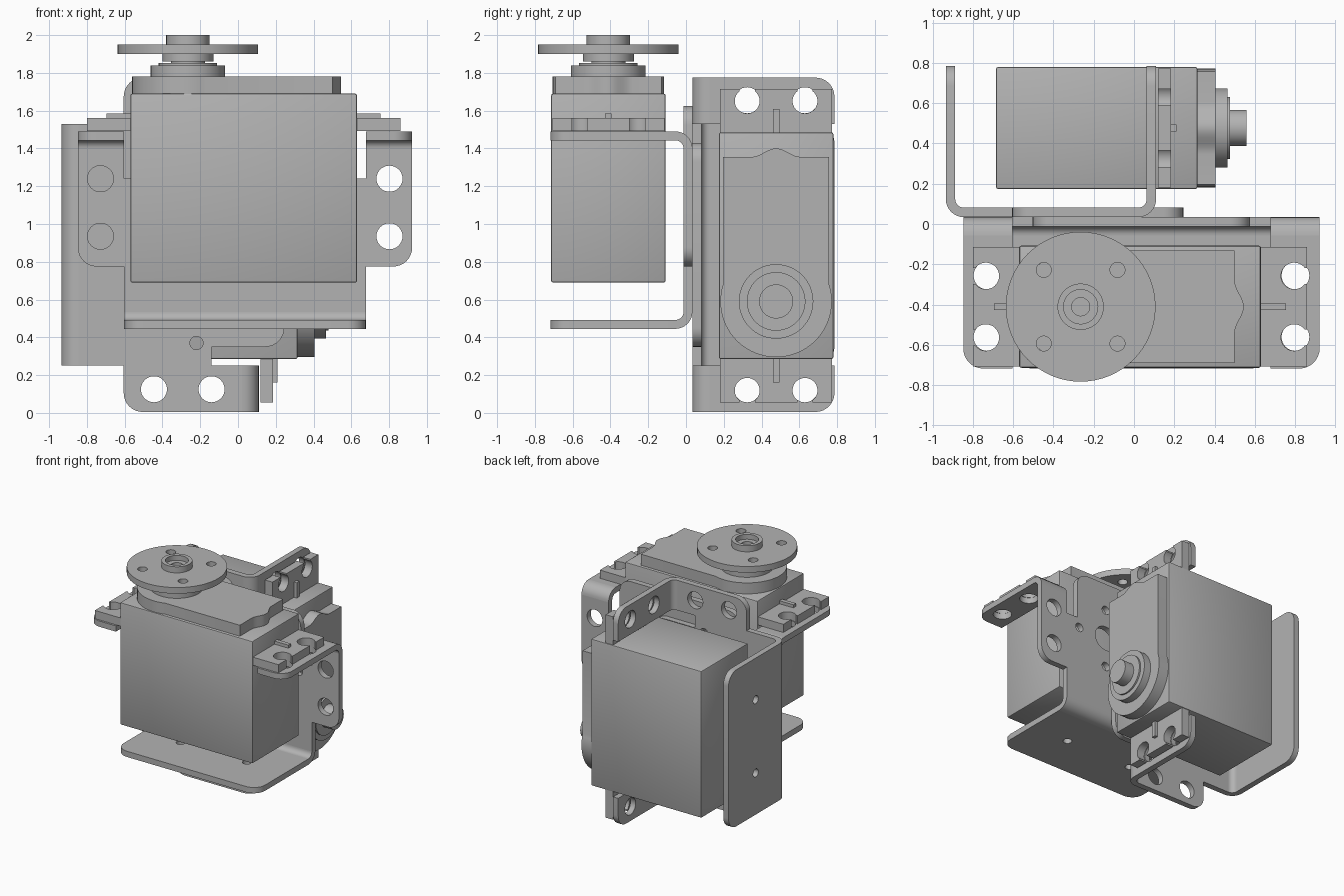
import bpy, bmesh
from math import pi, sin, cos, asin
from mathutils import Matrix, Vector

cube = bpy.data.objects.get("Cube")
if cube:
    bpy.data.objects.remove(cube)

GREY = (0.45, 0.45, 0.45, 1)
grey = bpy.data.materials.new("plain grey")
grey.use_nodes = True
grey.diffuse_color = GREY
grey.node_tree.nodes["Principled BSDF"].inputs["Base Color"].default_value = GREY

X, Y, Z = Vector((1, 0, 0)), Vector((0, 1, 0)), Vector((0, 0, 1))


def frame(a, b, c, origin=(0, 0, 0)):
    """Matrix whose local axes are a, b, c."""
    m = Matrix((a, b, c)).transposed().to_4x4()
    m.translation = Vector(origin)
    return m


def finish(name, bm, matrix):
    """Bake the placement, weld, shade and colour a part."""
    bmesh.ops.transform(bm, matrix=matrix, verts=bm.verts)
    bmesh.ops.remove_doubles(bm, verts=bm.verts, dist=0.0002)
    bmesh.ops.recalc_face_normals(bm, faces=bm.faces)
    me = bpy.data.meshes.new(name)
    bm.to_mesh(me)
    bm.free()
    me.materials.clear()
    me.materials.append(grey)
    me.shade_smooth()
    me.set_sharp_from_angle(angle=0.6)
    obj = bpy.data.objects.new(name, me)
    bpy.context.collection.objects.link(obj)
    return obj


def rounded(corners):
    """Outline from (x, y, radius) corners; radius rounds a right angle."""
    out = []
    for i, (x, y, r) in enumerate(corners):
        p = Vector((x, y))
        if not r:
            out.append(p)
            continue
        u = (Vector(corners[i - 1][:2]) - p).normalized()
        v = (Vector(corners[(i + 1) % len(corners)][:2]) - p).normalized()
        c = p + (u + v) * r
        out += [c - v * r * cos(k * pi / 16) - u * r * sin(k * pi / 16) for k in range(9)]
    return out


def circle(x, y, r, n=32):
    return [(x + r * cos(2 * pi * k / n), y + r * sin(2 * pi * k / n)) for k in range(n)]


def plate(name, outlines, lo, hi, matrix):
    """Extrude an outline, with further outlines as holes, from lo to hi."""
    cu = bpy.data.curves.new(name, "CURVE")
    cu.dimensions, cu.fill_mode, cu.extrude = "2D", "BOTH", (hi - lo) / 2
    for pts in outlines:
        s = cu.splines.new("POLY")
        s.points.add(len(pts) - 1)
        for sp, p in zip(s.points, pts):
            sp.co = (p[0], p[1], 0, 1)
        s.use_cyclic_u = True
    tmp = bpy.data.objects.new(name + " outline", cu)
    bpy.context.collection.objects.link(tmp)
    deps = bpy.context.evaluated_depsgraph_get()
    me = bpy.data.meshes.new_from_object(tmp.evaluated_get(deps))
    bm = bmesh.new()
    bm.from_mesh(me)
    bpy.data.objects.remove(tmp)
    bpy.data.curves.remove(cu)
    bpy.data.meshes.remove(me)
    return finish(name, bm, matrix @ Matrix.Translation((0, 0, (lo + hi) / 2)))


def box(name, lo, hi, matrix, bevel=0):
    bm = bmesh.new()
    bmesh.ops.create_cube(bm, size=1)
    lo, hi = Vector(lo), Vector(hi)
    for v in bm.verts:
        v.co = (lo + hi) / 2 + v.co * (hi - lo)
    if bevel:
        bmesh.ops.bevel(bm, geom=bm.edges[:], offset=bevel, segments=2,
                        profile=0.5, affect="EDGES")
    return finish(name, bm, matrix)


def lathe(name, profile, matrix, n=64):
    """Spin a (radius, height) profile around the local z axis."""
    bm = bmesh.new()
    vs = [bm.verts.new((r, 0, h)) for r, h in profile]
    es = [bm.edges.new(e) for e in zip(vs, vs[1:])]
    bmesh.ops.spin(bm, geom=vs + es, cent=(0, 0, 0), axis=(0, 0, 1),
                   angle=2 * pi, steps=n, use_duplicate=False)
    return finish(name, bm, matrix)


def servo(prefix, m):
    """Servo with its shaft on the local z axis and its base at z = 0."""
    near, far, half = -0.305, 0.895, 0.303
    box(prefix + " body", (near, -half, 0), (far, half, 1), m, 0.01)

    # raised gear cover, round at the shaft end, bulging at the other
    r, side, end = 0.295, 0.28, 0.765
    a0 = asin(side / r)
    cover = [(r * cos(a), r * sin(a))
             for a in (a0 + (2 * pi - 2 * a0) * k / 40 for k in range(41))]
    cover.append((end, -side))
    cover += [(end + 0.0225 * (1 + cos(pi * k / 8)), 0.13 * k / 8) for k in range(-8, 9)]
    cover.append((end, side))
    plate(prefix + " cover", [cover], 0.99, 1.09, m)

    # stepped boss and output shaft
    lathe(prefix + " shaft", [(0, 1.08), (0.197, 1.08), (0.197, 1.15), (0.155, 1.15),
                              (0.155, 1.163), (0.09, 1.163), (0.09, 1.245), (0, 1.245)], m)

    # mounting ears with open screw slots and a stiffening rib
    gap = asin(0.04 / 0.066)
    ear = [(-0.01, -0.296), (0.23, -0.296)]
    for vh in (-0.153, 0.153):
        ear.append((0.23, vh - 0.04))
        for k in range(25):
            a = -gap - (2 * pi - 2 * gap) * k / 24
            ear.append((0.166 + 0.066 * cos(a), vh + 0.066 * sin(a)))
        ear.append((0.23, vh + 0.04))
    ear += [(0.23, 0.296), (-0.01, 0.296)]
    for label, at, turn in ((" far", far, 0), (" near", near, pi)):
        e = m @ Matrix.Translation((at, 0, 0)) @ Matrix.Rotation(turn, 4, "Z")
        plate(prefix + label + " ear", [ear], 0.803, 0.87, e)
        box(prefix + label + " rib", (-0.01, -0.017, 0.86), (0.125, 0.017, 0.895), e)


def bracket(prefix, m):
    """Folded sheet bracket: x along it, y towards the ears, z towards the servo."""
    T, R = 0.047, 0.09
    wide, narrow, tongue = 0.885, 0.64, 0.54
    back, reach = -1.045, 0.752

    # main plate: one half outline, mirrored
    half = [(narrow, back + R, 0), (narrow, -0.715, 0), (wide, -0.715, 0.1), (wide, -R, 0),
            (narrow, -R, 0), (narrow, -0.25, 0), (tongue, -0.25, 0), (tongue, 0.135, 0.1)]
    outline = rounded(half + [(-x, y, r) for x, y, r in reversed(half)])
    holes = [circle(s * 0.765, y, 0.069) for s in (1, -1) for y in (-0.25, -0.555)]
    for s in (1, -1):
        holes.append(circle(s * 0.265, -0.33, 0.1))
        holes += [circle(s * x, y, 0.035)
                  for x, y in ((0.52, -0.33), (0.265, -0.09), (0.265, -0.57))]
    holes.append(circle(0, -0.33, 0.035))
    plate(prefix + " main plate", [outline] + holes, 0, T, m)

    # flanges lie in the x-z plane of the bracket, folds run along x
    flat = m @ frame(X, Z, -Y)
    along = m @ frame(Y, Z, X)
    arc = [k * pi / 16 for k in range(9)]
    fold = [(-R + R * sin(a), R - R * cos(a)) for a in arc]
    fold += [(-R + (R - T) * sin(a), R - (R - T) * cos(a)) for a in reversed(arc)]
    base = rounded([(-narrow, R, 0), (narrow, R, 0), (narrow, reach, 0.1), (-narrow, reach, 0.1)])
    plate(prefix + " base flange", [base] + [circle(s * 0.3, 0.4, 0.033) for s in (1, -1)],
          -back - T, -back, flat)
    base_fold = [(back - y, z) for y, z in fold]
    plate(prefix + " base fold", [base_fold], -narrow, narrow, along)
    for s, label in ((1, " first"), (-1, " second")):
        tab = rounded([(s * narrow, R, 0), (s * wide, R, 0),
                       (s * wide, reach, 0.1), (s * narrow, reach, 0)])
        plate(prefix + label + " tab",
              [tab] + [circle(s * 0.765, c, 0.069) for c in (0.29, 0.595)], 0, T, flat)
        lo, hi = sorted((s * narrow, s * wide))
        plate(prefix + label + " tab fold", [fold], lo, hi, along)


# upright servo at the front, sideways servo behind it
upright = frame(X, Y, Z, (-0.265, -0.411, 0.69))
servo("upright servo", upright)
servo("sideways servo", frame(Z, -Y, X, (-0.685, 0.477, 0.59)))

# the two brackets sit back to back
bracket("front bracket", frame(X, Z, -Y, (0.037, 0.034, 1.49)))
bracket("rear bracket", frame(Z, X, Y, (0.11, 0.034, 0.89)))

# round horn on the upright servo
horn = [circle(0, 0, 0.372, 64), circle(0, 0, 0.1)]
horn += [circle(sx * 0.183, sy * 0.183, 0.037) for sx in (1, -1) for sy in (1, -1)]
plate("horn disc", horn, 1.21, 1.26, upright)
lathe("horn hub", [(0, 1.17), (0.135, 1.17), (0.135, 1.21), (0.115, 1.21), (0.115, 1.31),
                   (0.085, 1.31), (0.085, 1.27), (0.045, 1.27), (0.045, 1.25), (0, 1.25)], upright)
